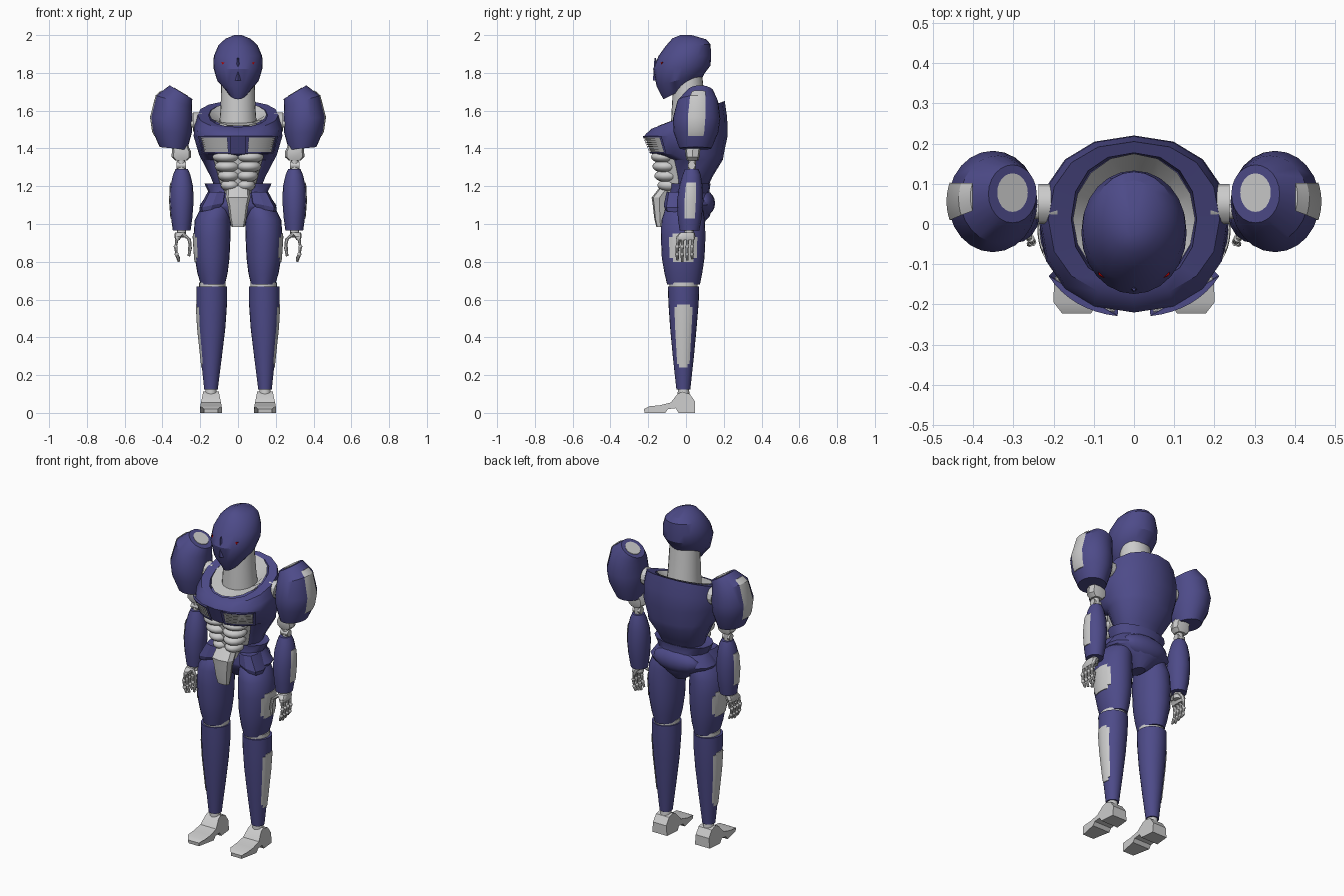
import bpy, bmesh
from math import sin, cos, radians, pi, copysign
from mathutils import Vector


def material(name, rgb):
    m = bpy.data.materials.new(name)
    m.diffuse_color = (*rgb, 1)
    return m


BLUE = material("blue_shell", (0.075, 0.07, 0.25))
RED = material("red_lens", (0.4, 0.0, 0.0))


def finish(bm, name, mat=None, mirror=False, angle=30):
    bmesh.ops.recalc_face_normals(bm, faces=bm.faces)
    me = bpy.data.meshes.new(name)
    bm.to_mesh(me)
    bm.free()
    ob = bpy.data.objects.new(name, me)
    bpy.context.collection.objects.link(ob)
    if mat:
        me.materials.append(mat)
    me.shade_smooth()
    me.set_sharp_from_angle(angle=radians(angle))
    if mirror:
        ob.modifiers.new("Mirror", 'MIRROR').use_mirror_merge = False
    return ob


def spow(v, e):
    return copysign(abs(v) ** e, v)


def loft(name, secs, mat=None, mirror=False, n=24, p=2.0, arc=None, cap=True, angle=30):
    """Stack of ellipses: (z, cx, cy, rx, ry[, tilt_x, tilt_y])."""
    bm = bmesh.new()
    if arc:
        angs = [radians(arc[0] + (arc[1] - arc[0]) * i / n) for i in range(n + 1)]
    else:
        angs = [2 * pi * (i + 0.5) / n - pi / 2 - pi / n for i in range(n)]
    rings = []
    for s in secs:
        z, cx, cy, rx, ry, tx, ty = (tuple(s) + (0, 0))[:7]
        ring = []
        for a in angs:
            dx, dy = rx * spow(cos(a), 2 / p), ry * spow(sin(a), 2 / p)
            ring.append(bm.verts.new((cx + dx, cy + dy, z + tx * dx + ty * dy)))
        rings.append(ring)
    k = len(angs)
    for r, t in zip(rings, rings[1:]):
        for i in range(k):
            j = (i + 1) % k
            bm.faces.new((r[i], r[j], t[j], t[i]))
    if cap:
        bm.faces.new(rings[0])
        bm.faces.new(rings[-1])
    return finish(bm, name, mat, mirror, angle)


def at(secs, z):
    for a, b in zip(secs, secs[1:]):
        if a[0] <= z <= b[0]:
            f = (z - a[0]) / (b[0] - a[0])
            return [u + (v - u) * f for u, v in zip(a, b)]


def patch(name, secs, z0, z1, a0, a1, mat=None, grow=0.004, p=2.0, n=8):
    """Inlaid panel following part of a lofted surface."""
    rows = [at(secs, z0)] + [list(s) for s in secs if z0 < s[0] < z1] + [at(secs, z1)]
    for r in rows:
        r[3] += grow
        r[4] += grow
    return loft(name, rows, mat, True, n, p, (a0, a1))


def rod(name, a, b, r1, r2=None, n=12, mat=None, mirror=True):
    a, b = Vector(a), Vector(b)
    bm = bmesh.new()
    bmesh.ops.create_cone(bm, cap_ends=True, segments=n, radius1=r1,
                          radius2=r1 if r2 is None else r2, depth=(b - a).length)
    q = (b - a).to_track_quat('Z', 'Y')
    for v in bm.verts:
        v.co = q @ v.co + (a + b) / 2
    return finish(bm, name, mat, mirror)


def ball(name, c, r, mat=None, mirror=False):
    bm = bmesh.new()
    bmesh.ops.create_uvsphere(bm, u_segments=16, v_segments=10, radius=1)
    for v in bm.verts:
        v.co = Vector([c[i] + r[i] * v.co[i] for i in range(3)])
    return finish(bm, name, mat, mirror, 40)


def face_plate(name, pts, y, slope, lean, mat):
    """Outline in x,z, laid on the sloping face and given depth."""
    bm = bmesh.new()
    f = bm.faces.new([bm.verts.new((x, y + slope * x + lean * (z - 1.8), z)) for x, z in pts])
    ext = bmesh.ops.extrude_face_region(bm, geom=[f])
    for v in ext['geom']:
        if isinstance(v, bmesh.types.BMVert):
            v.co.y += 0.035
    return finish(bm, name, mat, True)


# Head and face
loft("helmet", [(1.71, 0, -.02, .055, .10, 0, .5), (1.765, 0, -.028, .112, .128, 0, .27),
                (1.83, 0, -.022, .131, .152, 0, .06), (1.89, 0, -.006, .128, .139),
                (1.945, 0, .01, .104, .12, 0, .05), (1.98, 0, .018, .068, .09, 0, -.03),
                (2.0, 0, 0, .02, .03)], BLUE)
face_plate("eye", [(.02, 1.842), (.088, 1.858), (.072, 1.822), (.038, 1.824)], -.176, .5, .1, RED)
face_plate("mouth_guard", [(0, 1.765), (.035, 1.772), (.022, 1.70), (0, 1.69)], -.177, .35, -.4, BLUE)
rod("nose_ridge", (0, -.158, 1.76), (0, -.163, 1.88), .017, .004, 4, BLUE, False)

# Neck and collar dish
loft("neck", [(1.52, 0, .02, .10, .10), (1.62, 0, .015, .092, .09), (1.79, 0, .01, .088, .075)])
loft("neck_dish", [(1.54, 0, .02, .09, .09, 0, .05), (1.58, 0, .012, .152, .163, 0, .38)], n=16, cap=False)

# Torso shell with tilted collar
torso = [(1.15, 0, .02, .105, .075), (1.25, 0, .035, .145, .105), (1.34, 0, .05, .192, .145),
         (1.37, 0, .01, .207, .19), (1.465, 0, 0, .235, .22), (1.52, 0, .003, .231, .215, 0, .2),
         (1.578, 0, .012, .213, .193, 0, .38)]
loft("torso_shell", torso + [(1.576, 0, .012, .156, .165, 0, .38), (1.51, 0, .012, .15, .16, 0, .3)],
     BLUE, n=16, p=2.2)
patch("chest_grille", torso, 1.382, 1.462, -80, -36, p=2.2, grow=.003)
for i in range(7):
    z = 1.384 + i * .0115
    patch("grille_slat", torso, z, z + .005, -80, -36, p=2.2, grow=.008)
for a in (-82, -36):
    patch("grille_post", torso, 1.376, 1.464, a, a + 4, BLUE, .011, 2.2, 2)
for z in (1.373, 1.458):
    patch("chest_frame", torso, z, z + .007, -82, -32, BLUE, .011, 2.2)

# Abdomen
loft("abdomen_core", [(1.13, 0, -.04, .075, .07), (1.25, 0, -.04, .105, .095), (1.4, 0, -.04, .15, .12)])
for i, (z, x, y) in enumerate([(1.355, .062, -.115), (1.305, .056, -.108),
                               (1.255, .048, -.098), (1.205, .04, -.082)]):
    ball("abdominal_plate", (x, y, z), (x + .012, .07, .034), None, True)

# Pelvis
loft("hip_shell", [(.99, 0, .03, .035, .05), (1.04, 0, .025, .10, .10), (1.085, 0, .02, .195, .12),
                   (1.10, 0, .02, .203, .122), (1.165, 0, .015, .155, .108), (1.215, 0, .02, .178, .11),
                   (1.205, 0, .02, .12, .08)], BLUE, n=16, p=2.2)
ball("rear_roll", (0, .09, 1.11), (.15, .064, .07), BLUE)
loft("crotch_guard", [(.985, 0, -.135, .035, .022), (1.03, 0, -.138, .045, .03),
                      (1.10, 0, -.14, .055, .036), (1.14, 0, -.14, .066, .042),
                      (1.20, 0, -.095, .06, .04)], n=8, p=3)
face = [(-.05, 1.19), (-.05, 1.12)]
loft("front_flap", [(1.075, .145, -.05, .055, .06, -.2), (1.10, .135, -.05, .07, .068, -.2),
                    (1.17, .11, -.045, .05, .058)], BLUE, True, n=8, p=3)

# Legs
thigh = [(.68, .133, -.013, .064, .087), (.74, .135, -.014, .08, .1), (.82, .137, -.015, .092, .113),
         (.93, .138, -.015, .098, .118), (1.02, .135, -.015, .094, .115), (1.08, .12, -.01, .08, .10),
         (1.13, .10, 0, .05, .06)]
loft("thigh", thigh, BLUE, True)
patch("thigh_panel", thigh, .82, .93, -38, 38)
patch("thigh_panel_end", thigh, .80, .95, -28, 28)
loft("knee_ring", [(.655, .136, -.013, .07, .075), (.69, .136, -.013, .07, .075)], None, True)
shin = [(.125, .143, -.014, .036, .037), (.30, .141, -.014, .056, .056), (.45, .14, -.014, .073, .07),
        (.58, .139, -.013, .081, .08), (.668, .139, -.013, .081, .083)]
loft("shin", shin, BLUE, True)
patch("shin_panel", shin, .26, .56, -36, 36)
patch("shin_panel_end", shin, .24, .575, -24, 24)

# Feet
rod("ankle", (.143, -.012, .07), (.143, -.014, .14), .034, .028)
bm = bmesh.new()
side = [(-.22, 0), (-.222, .02), (-.195, .035), (-.14, .04), (-.08, .055), (-.045, .10), (-.02, .112),
        (.02, .10), (.048, .06), (.048, 0), (-.04, 0), (-.055, .025), (-.095, .02), (-.11, 0)]
loops = []
for s in (-1, 1):
    loops.append([bm.verts.new((.143 + s * .058 * (1 - 3.5 * max(0, z - .03)) *
                               (.62 if y < -.21 else .85 if y > .03 else 1), y, z)) for y, z in side])
for i in range(len(side)):
    j = (i + 1) % len(side)
    bm.faces.new((loops[0][i], loops[0][j], loops[1][j], loops[1][i]))
for l in loops:
    bm.faces.new(l)
finish(bm, "foot", None, True)

# Shoulders
pod = [(1.40, .342, .05, .073, .085, .1, 0), (1.485, .348, .053, .103, .118, .05, 0),
       (1.557, .351, .056, .111, .126, .07, 0), (1.65, .338, .062, .094, .108, .32, 0),
       (1.698, .302, .075, .06, .072, .6, 0)]
loft("shoulder_pod", pod, BLUE, True)
patch("shoulder_panel", pod, 1.46, 1.67, -21, 21)
loft("shoulder_port", [(1.68, .302, .078, .038, .048, .6, 0), (1.701, .302, .078, .038, .048, .6, 0)], None, True)
rod("shoulder_axle", (.16, .03, 1.53), (.28, .03, 1.53), .018)
rod("shoulder_socket", (.19, .05, 1.54), (.237, .05, 1.54), .05)

# Arms
loft("upper_arm", [(1.335, .30, .035, .03, .03), (1.355, .30, .035, .052, .036),
                   (1.385, .30, .035, .05, .04), (1.43, .31, .04, .04, .04)], None, True, n=8, p=3)
rod("elbow", (.30, .03, 1.26), (.30, .033, 1.36), .02)
rod("elbow_hinge", (.275, .03, 1.31), (.325, .03, 1.31), .02)
forearm = [(.965, .298, .018, .047, .052), (1.03, .298, .02, .056, .063), (1.12, .298, .022, .063, .07),
           (1.20, .298, .026, .06, .062), (1.26, .298, .03, .046, .048), (1.29, .298, .03, .033, .036)]
loft("forearm", forearm, BLUE, True, n=16)
patch("forearm_panel", forearm, 1.03, 1.22, -24, 24)

# Hands: palm, four jointed fingers and a thumb
rod("wrist", (.30, .015, .93), (.30, .018, .98), .024)
loft("palm", [(.915, .32, -.003, .012, .048), (.935, .318, 0, .02, .05), (.955, .305, .008, .03, .038)],
     None, True, n=10, p=3)
for i in range(4):
    y, tip = -.042 + i * .026, .80 + .008 * abs(i - 1)
    path = [Vector((.322, y, .925)), Vector((.33, y - .004, .88)),
            Vector((.325, y - .005, .84)), Vector((.312, y - .003, tip))]
    for a, b in zip(path, path[1:]):
        rod("finger", a, b, .0095, .0065, 8)
        ball("knuckle", a, (.0105,) * 3, None, True)
thumb = [Vector((.29, -.02, .945)), Vector((.258, -.035, .92)), Vector((.253, -.045, .88)), Vector((.26, -.05, .83))]
for a, b in zip(thumb, thumb[1:]):
    rod("thumb", a, b, .0105, .007, 8)
